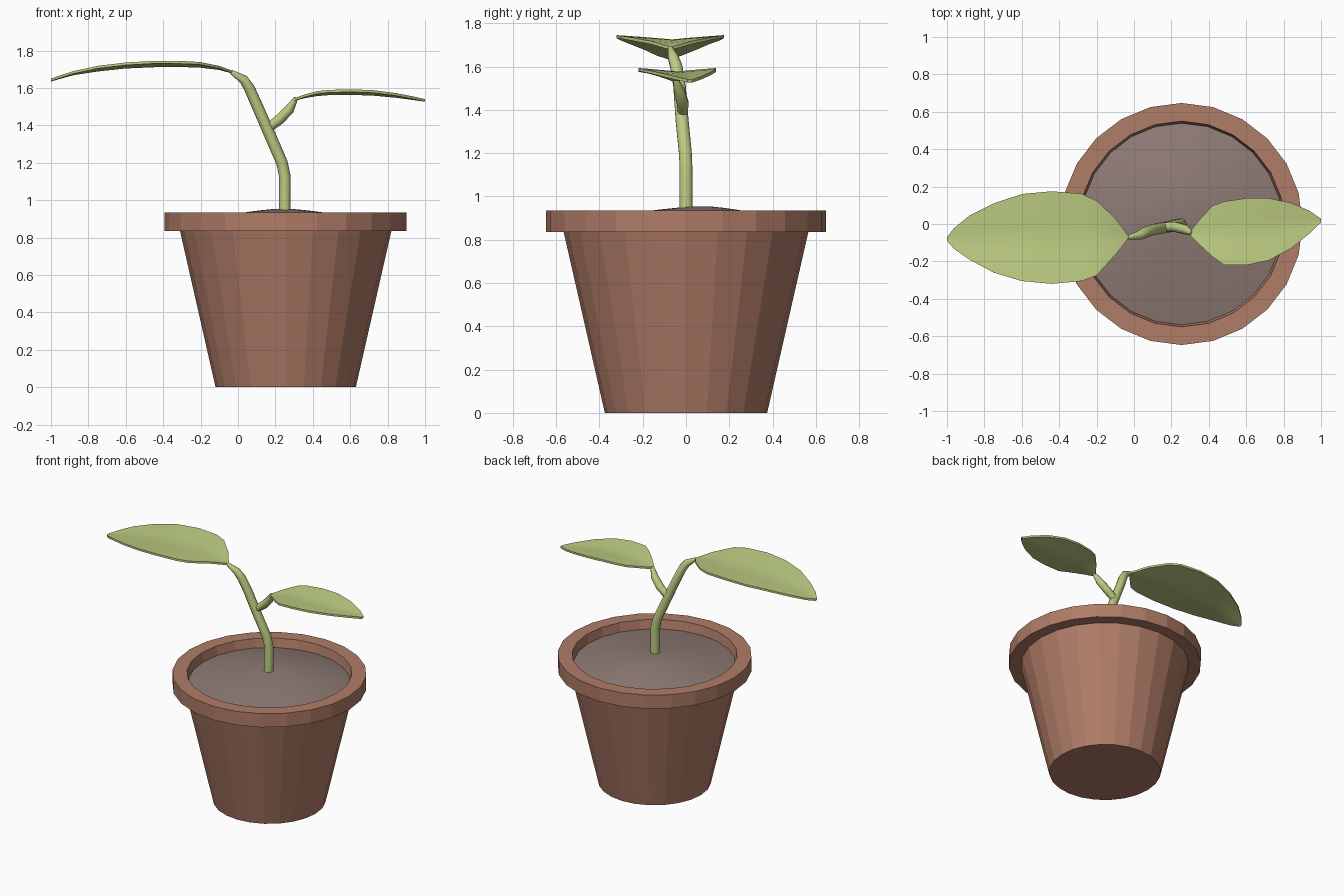
import bpy, bmesh, math
from mathutils import Vector

if "Cube" in bpy.data.objects:
    bpy.data.objects.remove(bpy.data.objects["Cube"])

CX = 0.255      # pot axis
SIDES = 24


def material(name, rgb):
    m = bpy.data.materials.new(name)
    m.diffuse_color = (*rgb, 1)
    m.use_nodes = True
    m.node_tree.nodes["Principled BSDF"].inputs["Base Color"].default_value = m.diffuse_color
    return m


terracotta = material("terracotta", (0.434, 0.202, 0.137))
earth = material("soil_grey_brown", (0.270, 0.195, 0.176))
green = material("leaf_green", (0.510, 0.610, 0.225))


def make_object(name, bm, mat, angle=None):
    bmesh.ops.recalc_face_normals(bm, faces=bm.faces)
    me = bpy.data.meshes.new(name)
    bm.to_mesh(me)
    bm.free()
    me.materials.append(mat)
    ob = bpy.data.objects.new(name, me)
    bpy.context.collection.objects.link(ob)
    if angle is not None:
        bpy.ops.object.select_all(action='DESELECT')
        ob.select_set(True)
        bpy.context.view_layer.objects.active = ob
        bpy.ops.object.shade_smooth_by_angle(angle=math.radians(angle))
    return ob


def skin(bm, rings, cap_start=True, cap_end=True):
    """Bridge closed rings of points into a surface."""
    vs = [[bm.verts.new(p) for p in r] for r in rings]
    n = len(vs[0])
    for a, b in zip(vs, vs[1:]):
        for i in range(n):
            j = (i + 1) % n
            bm.faces.new((a[i], a[j], b[j], b[i]))
    if cap_start:
        bm.faces.new(vs[0][::-1])
    if cap_end:
        bm.faces.new(vs[-1])


def circle(r, z, n=SIDES, cx=CX, cy=0.0):
    return [Vector((cx + r * math.cos(2 * math.pi * i / n),
                    cy + r * math.sin(2 * math.pi * i / n), z)) for i in range(n)]


# Pot: tapered body, overhanging rim and inner wall
bm = bmesh.new()
profile = [(0.375, 0), (0.565, 0.835), (0.647, 0.835), (0.647, 0.935),
           (0.55, 0.935), (0.535, 0.85)]
skin(bm, [circle(r, z) for r, z in profile], cap_end=False)
make_object("pot", bm, terracotta, 10)

# Soil: low mound with its peak a little behind the centre
bm = bmesh.new()
rings = []
for k in range(10, 0, -1):
    t = k / 10
    rings.append(circle(0.54 * t, 0.87 + 0.085 * (1 - t ** 1.5),
                        cx=CX - 0.015 * (1 - t), cy=0.08 * (1 - t)))
skin(bm, rings, cap_start=False)
make_object("soil", bm, earth, 40)


# Stems: round tubes along a path of (x, y, z, radius)
def tube(name, path, n=10):
    pts = [Vector(p[:3]) for p in path]
    rings = []
    for i, p in enumerate(pts):
        d = (pts[min(i + 1, len(pts) - 1)] - pts[max(i - 1, 0)]).normalized()
        u = Vector((0, 1, 0)).cross(d).normalized()
        v = d.cross(u)
        r = path[i][3]
        rings.append([p + r * (u * math.cos(2 * math.pi * k / n) +
                               v * math.sin(2 * math.pi * k / n)) for k in range(n)])
    bm = bmesh.new()
    skin(bm, rings)
    make_object(name, bm, green, 50)


tube("main_stem", [(0.25, 0, 0.92, 0.031), (0.25, 0, 1.13, 0.031),
                   (0.235, -0.003, 1.20, 0.031), (0.17, -0.018, 1.35, 0.031),
                   (0.10, -0.03, 1.51, 0.030), (0.06, -0.045, 1.60, 0.029),
                   (0.03, -0.06, 1.645, 0.025), (-0.035, -0.072, 1.685, 0.012)])
tube("side_stem", [(0.16, -0.015, 1.385, 0.024), (0.22, -0.015, 1.43, 0.028),
                   (0.275, -0.03, 1.485, 0.026), (0.31, -0.05, 1.545, 0.012)])


# Leaves: rows of (x, midrib y, back y, front y, midrib z, edge z)
def leaf(name, rows, thick=0.014):
    bm = bmesh.new()
    grid = []
    for x, ym, yb, yf, zm, ze in rows:
        line = []
        for t in (-1, -0.67, -0.33, 0, 0.33, 0.67, 1):
            y = ym + abs(t) * ((yb if t > 0 else yf) - ym)
            z = zm + (ze - zm) * abs(t) ** 0.9
            line.append((x, y, z))
        grid.append(line)
    n = len(grid[0])
    for side in (0, -thick):
        vs = [[bm.verts.new((x, y, z + side)) for x, y, z in line] for line in grid]
        for a, b in zip(vs, vs[1:]):
            for i in range(n - 1):
                bm.faces.new((a[i], a[i + 1], b[i + 1], b[i]))
        if side == 0:
            top = vs
    # side walls joining the two sheets
    for col in (0, n - 1):
        for r in range(len(top) - 1):
            a, b = top[r][col], top[r + 1][col]
            c, d = vs[r + 1][col], vs[r][col]
            bm.faces.new((a, b, c, d))
    bmesh.ops.remove_doubles(bm, verts=bm.verts, dist=0.0005)
    bmesh.ops.dissolve_degenerate(bm, edges=bm.edges, dist=0.0005)
    make_object(name, bm, green, 40)


leaf("large_leaf", [
    (-0.025, -0.07, -0.07, -0.07, 1.69, 1.69),
    (-0.10, -0.065, 0.03, -0.165, 1.71, 1.718),
    (-0.20, -0.06, 0.125, -0.275, 1.722, 1.738),
    (-0.28, -0.06, 0.162, -0.305, 1.725, 1.743),
    (-0.44, -0.065, 0.175, -0.32, 1.725, 1.745),
    (-0.60, -0.07, 0.16, -0.305, 1.718, 1.736),
    (-0.75, -0.075, 0.11, -0.26, 1.702, 1.718),
    (-0.88, -0.08, 0.045, -0.19, 1.682, 1.69),
    (-0.96, -0.08, -0.02, -0.135, 1.66, 1.664),
    (-1.0, -0.08, -0.07, -0.09, 1.648, 1.65)])
leaf("small_leaf", [
    (0.30, -0.05, -0.04, -0.06, 1.545, 1.545),
    (0.36, -0.05, 0.035, -0.12, 1.56, 1.566),
    (0.42, -0.05, 0.098, -0.175, 1.57, 1.582),
    (0.48, -0.047, 0.12, -0.218, 1.575, 1.589),
    (0.60, -0.04, 0.138, -0.22, 1.577, 1.593),
    (0.72, -0.028, 0.138, -0.195, 1.573, 1.588),
    (0.84, -0.012, 0.113, -0.13, 1.562, 1.573),
    (0.94, 0.005, 0.07, -0.05, 1.549, 1.554),
    (1.0, 0.018, 0.028, 0.008, 1.54, 1.54)])
